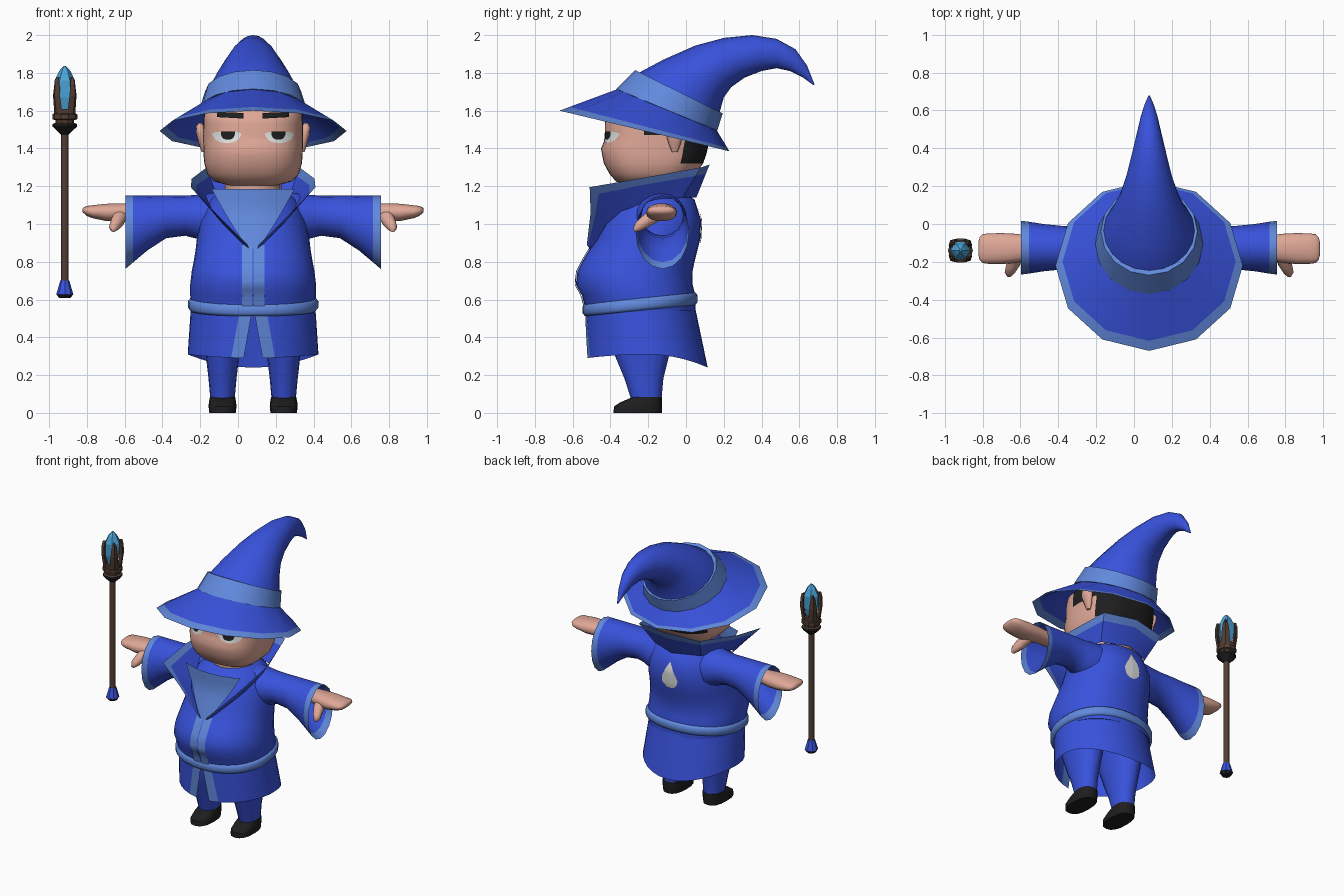
import bpy, bmesh, math
from mathutils import Vector
from mathutils.bvhtree import BVHTree

CX = 0.08  # x of the figure's middle plane
COLOURS = {
    "blue": (0.04, 0.085, 0.72), "light_blue": (0.12, 0.25, 0.72),
    "skin": (0.74, 0.39, 0.31), "black": (0.013, 0.013, 0.014),
    "white": (0.75, 0.77, 0.77), "brown": (0.085, 0.047, 0.033),
    "crystal_blue": (0.07, 0.37, 0.68),
}
MATS = {}
for cname, rgb in COLOURS.items():
    MATS[cname] = bpy.data.materials.new(cname)
    MATS[cname].diffuse_color = (*rgb, 1)


def grid(name, rows, slots, rule=None, closed=False, caps=False, smooth=40):
    """Skin rows of points; rule(face centre, row index, column index) gives the slot."""
    bm = bmesh.new()
    vs = [[bm.verts.new(p) for p in r] for r in rows]
    n = len(rows[0])
    for i in range(len(rows) - 1):
        for j in range(n if closed else n - 1):
            k = (j + 1) % n
            f = bm.faces.new((vs[i][j], vs[i][k], vs[i + 1][k], vs[i + 1][j]))
            if rule:
                f.material_index = rule(f.calc_center_median(), i, j)
    if caps:
        for row, i in ((vs[0], 0), (vs[-1], len(rows) - 2)):
            f = bm.faces.new(row)
            if rule:
                f.material_index = rule(f.calc_center_median(), i, 0)
    bmesh.ops.recalc_face_normals(bm, faces=bm.faces)
    me = bpy.data.meshes.new(name)
    bm.to_mesh(me)
    bm.free()
    for s in slots:
        me.materials.append(MATS[s])
    ob = bpy.data.objects.new(name, me)
    bpy.context.collection.objects.link(ob)
    if smooth:
        bpy.ops.object.select_all(action='DESELECT')
        ob.select_set(True)
        bpy.context.view_layer.objects.active = ob
        bpy.ops.object.shade_smooth_by_angle(angle=math.radians(smooth))
    return ob


def ring(c, u, v, n, e=2.0):
    """Superellipse ring round c with half axes u and v."""
    c, u, v = Vector(c), Vector(u), Vector(v)
    pw = lambda t: math.copysign(abs(t) ** (2 / e), t) if abs(t) > 1e-9 else 0
    return [c + u * pw(math.cos(a)) + v * pw(math.sin(a))
            for a in (2 * math.pi * i / n for i in range(n))]


def fb(yf, zf, yb, zb, hw, n=24, e=2.0, x=CX):
    """Ring through a front and a back point, with half width hw."""
    return ring((x, (yf + yb) / 2, (zf + zb) / 2), (hw, 0, 0),
                (0, (yb - yf) / 2, (zb - zf) / 2), n, e)


def lathe(name, x, y, prof, slots, n=12, rule=None, smooth=40):
    rows = [ring((x, y, z), (r, 0, 0), (0, r, 0), n) for z, r in prof]
    return grid(name, rows, slots, rule, True, True, smooth)


def decal(name, target, cols, colour, side, off=0.006, steps=6):
    """Thin patch laid on a target; cols are (x, low z, high z)."""
    me = target.data
    tree = BVHTree.FromPolygons([v.co for v in me.vertices], [p.vertices[:] for p in me.polygons])
    rows = []
    for x, lo, hi in cols:
        row = []
        for k in range(steps + 1):
            z = lo + (hi - lo) * k / steps
            hit = tree.ray_cast(Vector((x, 3 * side, z)), Vector((0, -side, 0)))[0]
            row.append(Vector((x, hit.y + off * side, z)))
        rows.append(row)
    return grid(name, rows, [colour])


# Hat: brim with trim, band, bent cone
outer, inner = fb(-0.67, 1.60, 0.23, 1.385, 0.495, 12), fb(-0.36, 1.715, 0.16, 1.50, 0.275, 12)
mid = [a.lerp(b, 0.17) for a, b in zip(outer, inner)]
grid("hat_brim", [outer, mid, inner], ["light_blue", "blue"], lambda c, i, j: min(i, 1), True)
grid("hat_band", [fb(-0.34, 1.70, 0.14, 1.50, 0.26, 16), fb(-0.37, 1.715, 0.165, 1.495, 0.285, 16),
                  fb(-0.27, 1.815, 0.195, 1.585, 0.255, 16), fb(-0.24, 1.80, 0.17, 1.59, 0.235, 16)],
     ["light_blue"], None, True)
cone = [(-0.35, 1.71, 0.155, 1.50, 0.27), (-0.26, 1.795, 0.175, 1.58, 0.245),
        (-0.12, 1.87, 0.20, 1.67, 0.20), (0.05, 1.945, 0.24, 1.725, 0.155),
        (0.20, 1.985, 0.31, 1.775, 0.12), (0.35, 2.0, 0.40, 1.81, 0.09),
        (0.48, 1.98, 0.48, 1.825, 0.065), (0.58, 1.925, 0.55, 1.81, 0.045),
        (0.64, 1.84, 0.62, 1.775, 0.025), (0.68, 1.74, 0.675, 1.735, 0.004)]
grid("hat_cone", [fb(*r, 20) for r in cone], ["blue"], None, True, True, 60)

# Head, with hair coloured on the back and sides
prof = [(1.205, -0.32, -0.04, 0.13), (1.225, -0.37, 0.0, 0.205), (1.265, -0.405, 0.05, 0.243),
        (1.32, -0.435, 0.09, 0.258), (1.36, -0.443, 0.105, 0.262), (1.40, -0.45, 0.115, 0.263),
        (1.435, -0.435, 0.12, 0.264), (1.47, -0.43, 0.12, 0.264), (1.53, -0.43, 0.115, 0.263),
        (1.58, -0.42, 0.105, 0.26), (1.64, -0.34, 0.07, 0.21), (1.67, -0.25, 0.0, 0.12)]
head = grid("head", [fb(yf, z, yb, z, hw, 40, 2.6) for z, yf, yb, hw in prof], ["skin", "black"],
            lambda c, i, j: int(c.z > 1.32 and c.y > -0.01 or c.z > 1.47 and c.y > -0.19),
            True, True, 60)
lathe("neck", CX, -0.16, [(1.05, 0.15), (1.25, 0.15)], ["skin"], 16)

# Ears, eyes and eyebrows
for s in (-1, 1):
    side = "left" if s > 0 else "right"
    grid("ear_" + side, [ring((CX + s * (0.262 + lean), -0.06, z), (rx, 0, 0), (0, ry, 0), 10)
                         for z, lean, rx, ry in ((1.38, 0, 0.01, 0.015), (1.42, 0.004, 0.02, 0.032),
                                                 (1.48, 0.014, 0.026, 0.05), (1.515, 0.018, 0.024, 0.045),
                                                 (1.535, 0.018, 0.01, 0.02))],
         ["skin"], None, True, True, 60)
    lens = [(u, math.sqrt(max(0, 1 - (2 * u - 1) ** 2))) for u in (i / 10 for i in range(11))]
    decal("eye_white_" + side, head, [(CX + s * (0.062 + 0.155 * u), 1.477 - 0.046 * h - 0.002, 1.478 + 0.012 * h)
                                      for u, h in lens], "white", -1, 0.004)
    decal("pupil_" + side, head, [(CX + s * (0.097 + 0.074 * u), 1.473 - 0.027 * h, 1.489)
                                  for u, h in lens], "black", -1, 0.008)
    decal("eyebrow_" + side, head, [(CX + s * (0.05 + 0.14 * u), 1.558 + 0.008 * u, 1.588 + 0.004 * u)
                                    for u, h in lens], "black", -1, 0.009)

# Robe body
body = [(1.18, -0.30, -0.03, 0.15), (1.13, -0.38, 0.045, 0.23), (1.02, -0.44, 0.08, 0.28),
        (0.92, -0.47, 0.075, 0.298), (0.86, -0.515, 0.06, 0.305), (0.80, -0.55, 0.045, 0.315),
        (0.75, -0.575, 0.035, 0.325), (0.68, -0.583, 0.035, 0.333), (0.62, -0.55, 0.05, 0.333),
        (0.54, -0.53, 0.05, 0.325)]
torso = grid("robe_body", [fb(yf, z, yb, z, hw, 32, 2.2) for z, yf, yb, hw in body],
             ["blue"], None, True, True, 60)

# Front trim strips and the drop mark on the back
for s in (-1, 1):
    decal("chest_trim_" + ("left" if s > 0 else "right"), torso,
          [(CX + s * x, 0.56, 0.89) for x in (0.003, 0.022, 0.042, 0.06)], "light_blue", -1, 0.007, 14)
drop = [i / 8 for i in range(-8, 9)]
decal("back_mark", torso, [(CX + 0.065 * u, 0.955 - 0.065 * math.sqrt(1 - u * u), 0.956 + 0.125 * (1 - abs(u)) ** 0.9)
                           for u in drop], "white", 1)

# Chest panel in the V of the collar
panel = []
for k in range(7):
    t = k / 6
    hw = 0.02 + 0.20 * t ** 0.85
    panel.append([(CX + hw * u, -0.515 + 0.065 * min(1, 1.6 * t) + 1.0 * (hw * u) ** 2, 0.87 + 0.315 * t)
                  for u in (-1, -0.66, -0.33, 0, 0.33, 0.66, 1)])
grid("chest_panel", panel, ["light_blue"])

# Standing collar: seam and free edge for one half, then mirrored
seam = [(0.02, -0.505, 0.86), (0.16, -0.42, 1.0), (0.22, -0.34, 1.07), (0.23, -0.18, 1.12),
        (0.19, -0.02, 1.14), (0, 0.055, 1.14)]
edge = [(0.03, -0.525, 0.89), (0.20, -0.505, 1.06), (0.33, -0.51, 1.195), (0.325, -0.25, 1.24),
        (0.245, 0.08, 1.30), (0, 0.125, 1.315)]
mirror = lambda pts: [Vector((CX + x, y, z)) for x, y, z in pts] + \
                     [Vector((CX - x, y, z)) for x, y, z in pts[-2::-1]]
lo, hi = mirror(seam), mirror(edge)
grid("collar", [[a.lerp(b, t) for a, b in zip(lo, hi)] for t in (0, 0.4, 0.72, 1)],
     ["blue", "light_blue"], lambda c, i, j: int(i == 2))

# Belt, tilted up to the back
belt = [(0.0, 0.0), (0.015, 0.012), (0.05, 0.012), (0.065, 0.0)]
grid("belt", [fb(-0.535 - o, 0.512 + h, 0.05 + o, 0.572 + h, 0.333 + o, 32, 2.2) for h, o in belt],
     ["light_blue"], None, True, True, 60)

# Skirt with a front slit and trim
rows = []
for k in range(6):
    v = k / 5
    hw, slit = 0.33 + 0.017 * v, 0.003 + 0.047 * v
    a0, a1 = math.asin(slit / hw), math.asin((slit + 0.066) / hw)
    angs = [a0] + [a1 + (2 * math.pi - 2 * a1) * i / 30 for i in range(31)] + [2 * math.pi - a0]
    yf, yb = -0.535 + 0.01 * v, 0.05 + 0.065 * v
    row = []
    for a in angs:
        c = math.cos(a)
        low = 0.31 - (0.02 if c > 0 else 0.07) * c * c
        row.append((CX + hw * math.sin(a), (yf + yb) / 2 - (yb - yf) / 2 * c, 0.55 + (low - 0.55) * v))
    rows.append(row)
grid("robe_skirt", rows, ["blue", "light_blue"], lambda c, i, j: int(j in (0, 31)), False, False, 60)

# Sleeves, hands, thumbs, trousers and shoes
for s in (-1, 1):
    side = "left" if s > 0 else "right"
    arm = lambda data, n, e=2: [ring((CX + s * x, y, (zl + zh) / 2), (0, ry, 0), (0, 0, (zh - zl) / 2), n, e)
                                for x, y, ry, zl, zh in data]
    sleeve = [(0.12, -0.14, 0.15, 0.87, 1.17), (0.22, -0.135, 0.14, 0.88, 1.165), (0.29, -0.13, 0.12, 0.92, 1.155),
              (0.36, -0.125, 0.11, 0.938, 1.15), (0.46, -0.125, 0.115, 0.925, 1.15),
              (0.56, -0.125, 0.125, 0.86, 1.15), (0.635, -0.125, 0.137, 0.797, 1.15),
              (0.676, -0.125, 0.142, 0.762, 1.15)]
    grid("sleeve_" + side, arm(sleeve, 16), ["blue", "light_blue"], lambda c, i, j: int(i == 6), True, False, 60)
    hand = [(0.45, -0.125, 0.05, 1.02, 1.11), (0.62, -0.125, 0.06, 1.025, 1.11), (0.70, -0.128, 0.076, 1.015, 1.11),
            (0.78, -0.13, 0.082, 1.015, 1.108), (0.85, -0.13, 0.08, 1.03, 1.1), (0.88, -0.13, 0.076, 1.042, 1.096),
            (0.895, -0.13, 0.06, 1.055, 1.09), (0.902, -0.13, 0.035, 1.062, 1.083)]
    grid("hand_" + side, arm(hand, 14, 2.3), ["skin"], None, True, True, 60)
    thumb = [(0.70, -0.16, 1.05, 0.042), (0.72, -0.22, 1.01, 0.036), (0.735, -0.255, 0.985, 0.028),
             (0.74, -0.275, 0.967, 0.012)]
    grid("thumb_" + side, [ring((CX + s * x, y, z), (r, 0, 0), (0, r * 0.45, -r * 0.85), 10) for x, y, z, r in thumb],
         ["skin"], None, True, True, 60)
    lx = CX + s * 0.162
    leg = [(0.55, -0.43, -0.05, 0.12), (0.40, -0.41, -0.07, 0.105), (0.30, -0.375, -0.09, 0.088),
           (0.18, -0.325, -0.12, 0.074), (0.07, -0.29, -0.13, 0.064)]
    grid("trouser_leg_" + side, [fb(yf, z, yb, z, hw, 16, 2.2, lx) for z, yf, yb, hw in leg],
         ["blue"], None, True, True, 60)
    shoe = [(0.0, -0.385, -0.128, 0.07), (0.035, -0.38, -0.126, 0.074), (0.055, -0.35, -0.126, 0.072),
            (0.083, -0.285, -0.128, 0.067)]
    grid("shoe_" + side, [fb(yf, z, yb, z, hw, 16, 2.5, lx) for z, yf, yb, hw in shoe],
         ["black"], None, True, True)

# Staff: foot, pole, head, prongs and crystal
SX, SY = -0.917, -0.14
lathe("staff_foot", SX, SY, [(0.608, 0.03), (0.628, 0.045), (0.70, 0.024)], ["black", "blue"], 8,
      lambda c, i, j: i, 0)
lathe("staff_pole", SX, SY, [(0.68, 0.02), (1.50, 0.02)], ["brown"], 10)
lathe("staff_head", SX, SY, [(1.475, 0.022), (1.515, 0.064), (1.53, 0.064), (1.535, 0.05), (1.55, 0.05),
                             (1.555, 0.066), (1.58, 0.066), (1.585, 0.056), (1.61, 0.058)],
      ["black", "brown"], 10, lambda c, i, j: int(i > 1), 0)
for k in range(4):
    a = math.radians(45 + 90 * k)
    out, tan = Vector((math.cos(a), math.sin(a), 0)), Vector((-math.sin(a), math.cos(a), 0))
    grid("staff_prong_%d" % (k + 1),
         [ring(Vector((SX, SY, z)) + out * r, tan * w, out * 0.014, 4)
          for z, r, w in ((1.58, 0.048, 0.03), (1.68, 0.062, 0.026), (1.74, 0.06, 0.018), (1.775, 0.052, 0.004))],
         ["brown"], None, True, True, 0)
lathe("staff_crystal", SX, SY, [(1.59, 0.03), (1.67, 0.052), (1.76, 0.054), (1.81, 0.03), (1.837, 0.006)],
      ["crystal_blue"], 6, None, 0)
